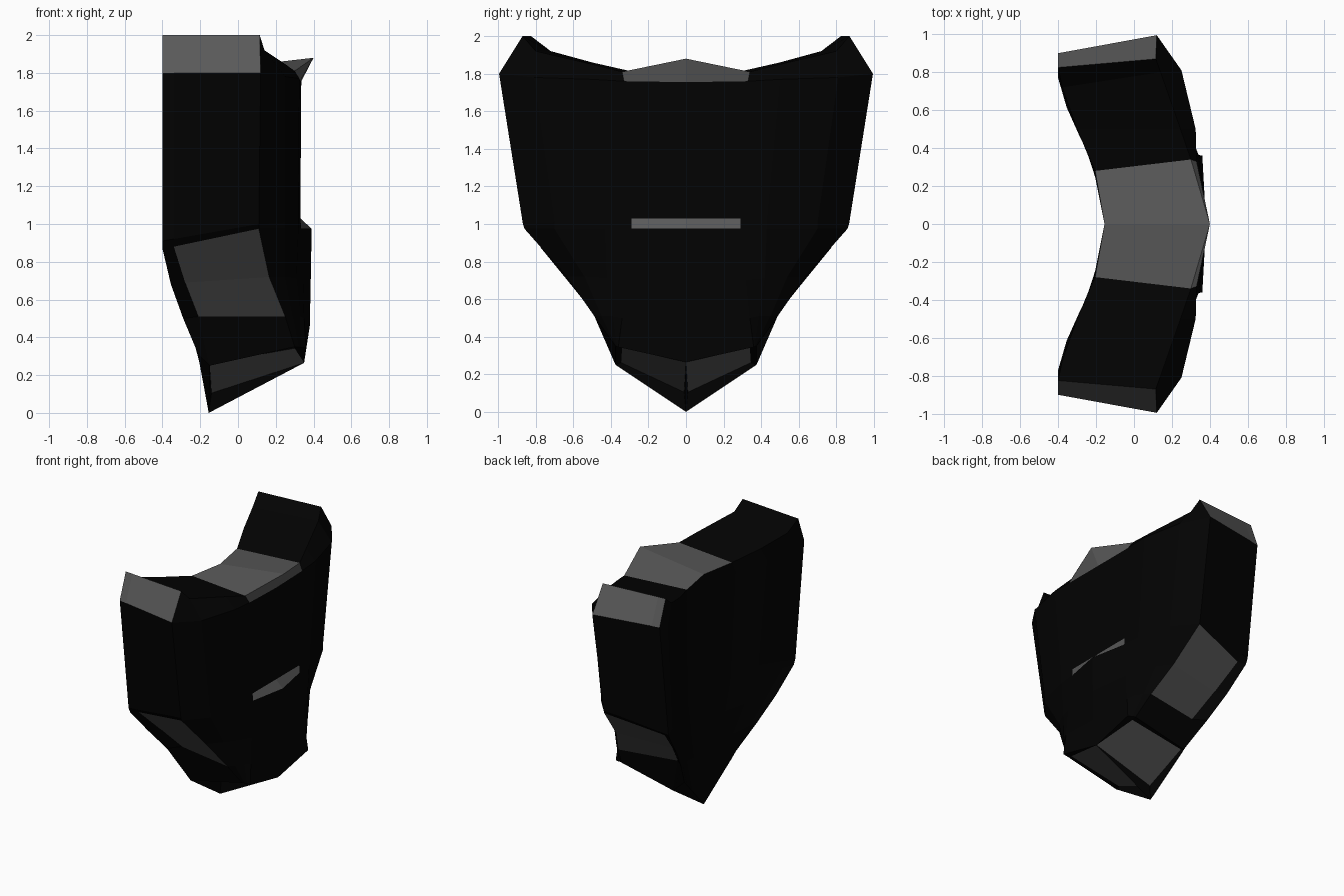
import bpy, bmesh
from mathutils import Vector

if "Cube" in bpy.data.objects:
    bpy.data.objects.remove(bpy.data.objects["Cube"])


def material(name, v):
    m = bpy.data.materials.new(name)
    m.diffuse_color = (v, v, v, 1)
    m.use_nodes = True
    m.node_tree.nodes["Principled BSDF"].inputs["Base Color"].default_value = m.diffuse_color
    return m


# Half of the outer face: rows from rim to bottom lip, columns from centre to side edge
FRONT = [
    [(.40, 0, 1.88), (.30, .34, 1.81), (.245, .50, 1.85), (.14, .80, 1.92), (.115, .87, 2.0)],
    [(.335, 0, 1.755), (.33, .33, 1.76), (.325, .50, 1.77), (.25, .81, 1.78), (.12, .995, 1.80)],
    [(.33, 0, 1.03), (.33, .29, 1.03), (.32, .43, 1.02), (.25, .70, 1.01), (.11, .868, 1.0)],
    [(.39, 0, .975), (.335, .29, .975), (.32, .43, .975), (.25, .70, .975), (.11, .86, .975)],
    [(.385, 0, .70), (.345, .32, .70), (.31, .42, .71), (.25, .54, .72), (.165, .635, .72)],
    [(.38, 0, .46), (.35, .34, .50), (.33, .39, .51), (.29, .45, .51), (.25, .488, .51)],
    [(.35, 0, .265), (.36, .36, .345), (.335, .365, .347), (.32, .37, .35), (.30, .375, .35)],
]

# Back side: side-edge points per row; inner columns follow the hollow back curve
BACK_EDGE = [(-.40, .825, 2.0), (-.40, .90, 1.80), (-.40, .79, .91), (-.40, .77, .87),
             (-.355, .615, .68), (-.29, .47, .50), (-.21, .32, .31)]
BACK_CENTRE_Z = [1.81, 1.70, 1.0, .90, .65, .40, 0]
CURVE = [(0, -.155), (.28, -.205), (.50, -.30), (.64, -.355), (.72, -.378), (.80, -.40), (1, -.40)]


def back_x(y):
    for (y0, x0), (y1, x1) in zip(CURVE, CURVE[1:]):
        if y <= y1:
            return x0 + (x1 - x0) * (y - y0) / (y1 - y0)


def back_row(edge, zc):
    row = []
    for k in (0, .34, .61, .88):
        y = k * edge[1]
        row.append((back_x(y), y, zc + (edge[2] - zc) * k))
    return row + [edge]


BACK = [back_row(e, z) for e, z in zip(BACK_EDGE, BACK_CENTRE_Z)]
BACK[0][1:4] = [(-.205, .28, 1.81), (-.30, .50, 1.86), (-.378, .72, 1.92)]

# Extra column that leaves a dark border along the back of the side wall;
# its lower part is sunken behind the border
SIDE = [Vector(b[-1]).lerp(Vector(f[-1]), .12) for b, f in zip(BACK, FRONT)]
SIDE[3:] = [(-.34, .75, .88), (-.28, .565, .69), (-.21, .40, .51), (-.15, .375, .25)]

bm = bmesh.new()
front = [[bm.verts.new(p) for p in row] for row in FRONT]
back = [[bm.verts.new(p) for p in row] for row in BACK]
side = [bm.verts.new(p) for p in SIDE]
rows, cols = len(front), 5


def face(*v, grey=False):
    bm.faces.new(v).material_index = int(grey)


# Outer and inner shells
for i in range(rows - 1):
    for j in range(cols - 1):
        face(front[i][j], front[i + 1][j], front[i + 1][j + 1], front[i][j + 1],
             grey=(j == 0 and i in (0, 2)))
        face(back[i][j], back[i][j + 1], back[i + 1][j + 1], back[i + 1][j])

# Side wall with grey shoulder and lower flank panels
for i in range(rows - 1):
    face(front[i][-1], front[i + 1][-1], side[i + 1], side[i], grey=i in (0, 3, 4))
    face(side[i], side[i + 1], back[i + 1][-1], back[i][-1], grey=i == 0)

# Top rim with grey collar panel
for j in range(cols - 2):
    face(front[0][j], front[0][j + 1], back[0][j + 1], back[0][j], grey=j == 0)
face(front[0][-2], front[0][-1], side[0], back[0][-1], back[0][-2])

# Bottom: sunken grey panel, dark rim wall behind it, thin centre keel
lip, corner, tip = front[-1], side[-1], back[-1][0]
outer = bm.verts.new((-.15, .345, .262))
inner = bm.verts.new((-.14, .01, .105))
outer_front = bm.verts.new((.30, .34, .342))
face(lip[0], outer_front, outer, inner, grey=True)
face(lip[0], *lip[1:], outer_front)
face(lip[-1], corner, outer, outer_front)
face(corner, tip, inner, outer)
face(lip[0], inner, tip)
face(corner, *reversed(back[-1]))

bmesh.ops.recalc_face_normals(bm, faces=bm.faces)
mesh = bpy.data.meshes.new("chest_plate")
bm.to_mesh(mesh)
bm.free()
mesh.materials.append(material("black_plate", .0007))
mesh.materials.append(material("grey_panel", .10))
plate = bpy.data.objects.new("chest_plate", mesh)
bpy.context.collection.objects.link(plate)

# Mirror to the other half
mirror = plate.modifiers.new("mirror", "MIRROR")
mirror.use_axis = (False, True, False)
mirror.merge_threshold = .001
